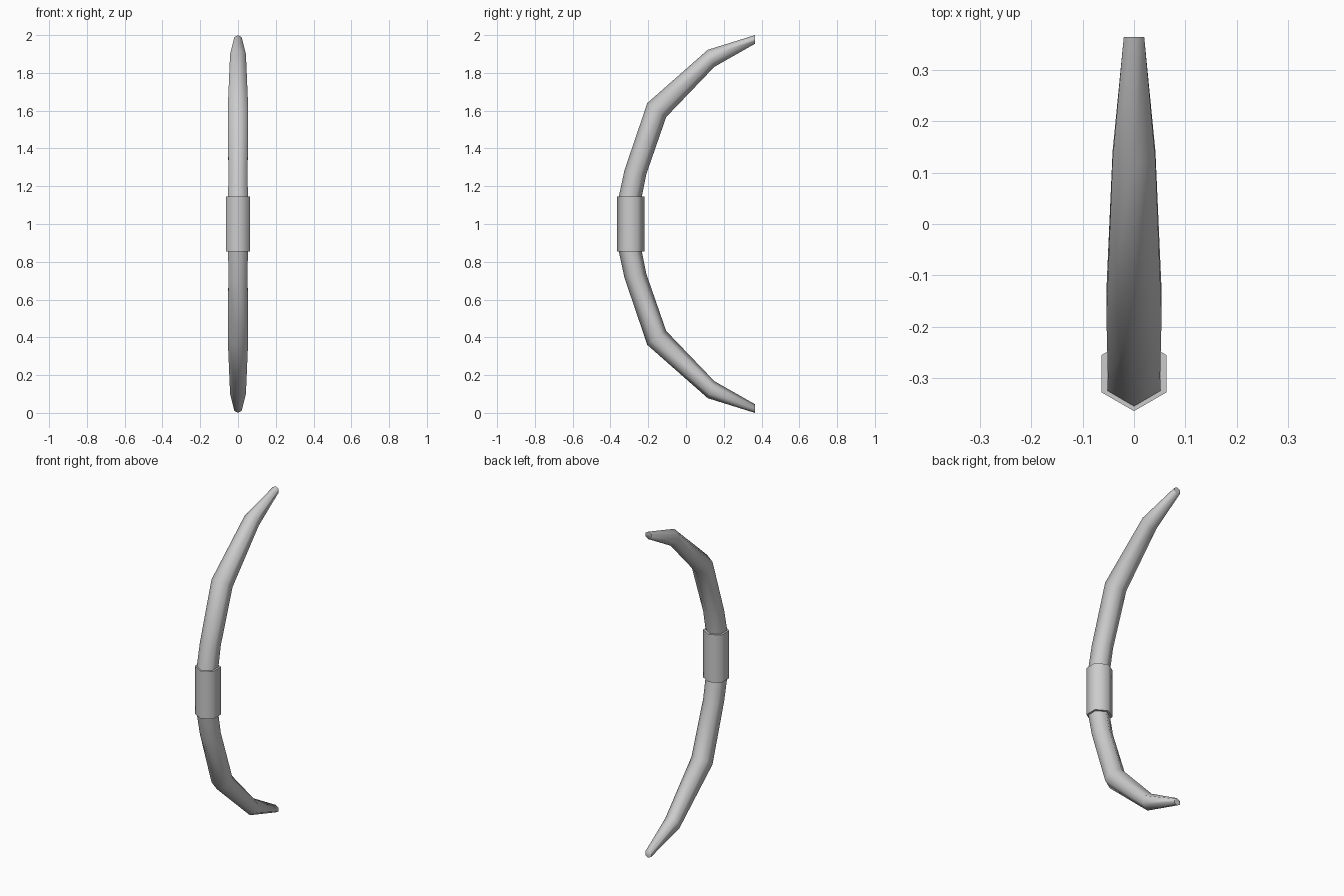
import bpy, bmesh, math
from mathutils import Vector

if "Cube" in bpy.data.objects:
    bpy.data.objects.remove(bpy.data.objects["Cube"])

MID_Z = 1.0
SIDES = 6


def loft(name, rings):
    """Capped hexagonal tube; each ring is (outer, inner) corner in the y-z plane."""
    bm = bmesh.new()
    loops = []
    for outer, inner in rings:
        a, b = Vector((0, *outer)), Vector((0, *inner))
        centre, arm = (a + b) / 2, (a - b) / 2
        side = Vector((arm.length, 0, 0))
        loops.append([bm.verts.new(centre + arm * math.cos(t) + side * math.sin(t))
                      for t in (math.tau * i / SIDES for i in range(SIDES))])
    for lo, hi in zip(loops, loops[1:]):
        for i in range(SIDES):
            j = (i + 1) % SIDES
            bm.faces.new((lo[i], lo[j], hi[j], hi[i]))
    bm.faces.new(loops[0])
    bm.faces.new(loops[-1])
    bmesh.ops.recalc_face_normals(bm, faces=bm.faces)
    mesh = bpy.data.meshes.new(name)
    bm.to_mesh(mesh)
    bm.free()
    obj = bpy.data.objects.new(name, mesh)
    bpy.context.collection.objects.link(obj)
    bpy.ops.object.select_all(action='DESELECT')
    obj.select_set(True)
    bpy.context.view_layer.objects.active = obj
    bpy.ops.object.shade_smooth_by_angle(angle=math.radians(65))
    return obj


# Limb outline as (y, height above the middle): outer and inner edge of each ring
LIMB = [
    ((-0.359, 0.13), (-0.239, 0.12)),
    ((-0.326, 0.284), (-0.210, 0.264)),
    ((-0.205, 0.640), (-0.105, 0.566)),
    ((0.115, 0.922), (0.150, 0.832)),
    ((0.365, 1.000), (0.365, 0.954)),
]

# Upper and lower limbs, mirrored about the middle height
for name, sign in (("upper_limb", 1), ("lower_limb", -1)):
    loft(name, [tuple((y, MID_Z + sign * h) for y, h in ring) for ring in LIMB])

# Grip sleeve
loft("grip", [((-0.365, MID_Z + h), (-0.219, MID_Z + h)) for h in (-0.146, 0.146)])
